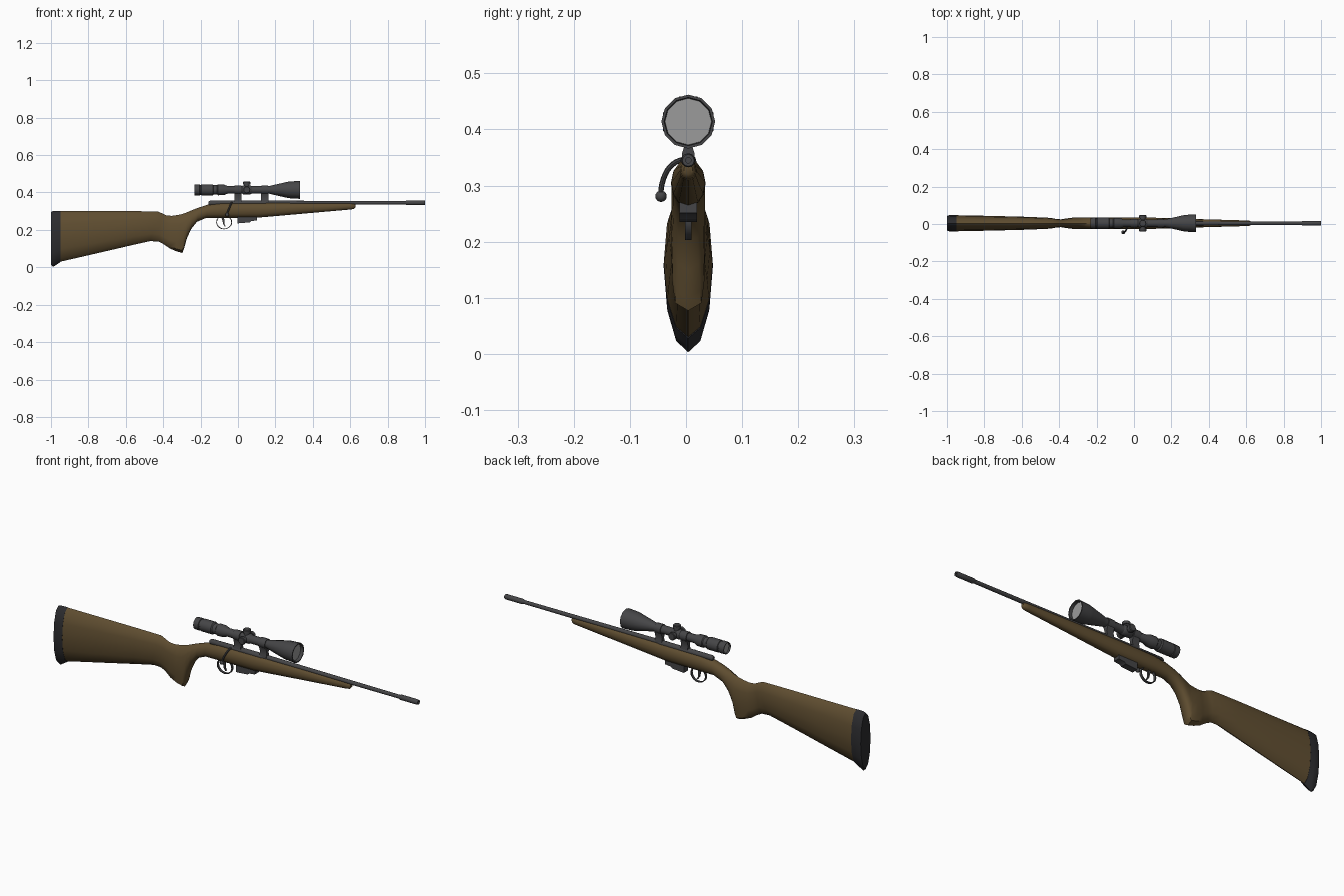
import bpy, bmesh, math
from mathutils import Vector, Matrix

CY = 0.004      # centre plane of the rifle
AXIS = 0.414    # height of the scope axis


def material(name, rgb):
    m = bpy.data.materials.new(name)
    m.diffuse_color = (*rgb, 1)
    return m


wood = material("wood", (0.115, 0.075, 0.03))
rubber = material("rubber", (0.025, 0.025, 0.028))
metal = material("metal", (0.06, 0.06, 0.063))
glass = material("glass", (0.33, 0.33, 0.33))


def finish(name, bm, mat, angle=35):
    bmesh.ops.recalc_face_normals(bm, faces=bm.faces)
    me = bpy.data.meshes.new(name)
    bm.to_mesh(me)
    bm.free()
    me.materials.append(mat)
    me.shade_smooth()
    me.set_sharp_from_angle(angle=math.radians(angle))
    ob = bpy.data.objects.new(name, me)
    bpy.context.collection.objects.link(ob)
    return ob


def skin(name, rings, mat, angle=35, closed=False):
    """Join rings of points into a tube, capped unless closed on itself."""
    bm = bmesh.new()
    vs = [[bm.verts.new(p) for p in r] for r in rings]
    n = len(vs[0])
    pairs = list(zip(vs, vs[1:])) + ([(vs[-1], vs[0])] if closed else [])
    for a, b in pairs:
        for i in range(n):
            j = (i + 1) % n
            bm.faces.new((a[i], a[j], b[j], b[i]))
    if not closed:
        bm.faces.new(vs[0])
        bm.faces.new(vs[-1])
    return finish(name, bm, mat, angle)


def stations(rows, n=12):
    """Rows of (x top, z top, x bottom, z bottom, half width, bottom squareness)."""
    rings = []
    for xt, zt, xb, zb, w, p in rows:
        ring = []
        for k in range(n):
            a = 2 * math.pi * k / n
            s, c = math.sin(a), math.cos(a)
            f = (1 + c) / 2
            e = p if c < 0 else 1
            y = w * math.copysign(abs(s) ** e, s)
            ring.append((xb + (xt - xb) * f, CY + y, zb + (zt - zb) * f))
        rings.append(ring)
    return rings


def lathe(name, profile, z, mat, n=12, origin=None, direction=(1, 0, 0)):
    """Turn (distance, radius) pairs around an axis."""
    q = Vector((1, 0, 0)).rotation_difference(Vector(direction))
    o = Vector(origin or (0, CY, z))
    rings = [[o + q @ Vector((d, r * math.sin(2 * math.pi * k / n), r * math.cos(2 * math.pi * k / n)))
              for k in range(n)] for d, r in profile]
    return skin(name, rings, mat)


def prism(name, outline, half, mat):
    """Side outline (x, z) given thickness in y."""
    return skin(name, [[(x, CY + s * half, z) for x, z in outline] for s in (-1, 1)], mat)


def smooth_path(pts, steps=5):
    pts = [Vector(p) for p in pts]
    out = []
    for i in range(len(pts) - 1):
        p0, p1, p2, p3 = pts[max(i - 1, 0)], pts[i], pts[i + 1], pts[min(i + 2, len(pts) - 1)]
        for k in range(steps):
            t = k / steps
            out.append(0.5 * (2 * p1 + (p2 - p0) * t + (2 * p0 - 5 * p1 + 4 * p2 - p3) * t * t
                              + (3 * p1 - p0 - 3 * p2 + p3) * t ** 3))
    return out + [pts[-1]]


# Wooden stock: butt, wrist, pistol grip and fore-end in one loft
skin("stock", stations([
    (-0.95, 0.300, -0.95, 0.030, 0.043, 1),
    (-0.75, 0.300, -0.75, 0.076, 0.039, 1),
    (-0.56, 0.300, -0.56, 0.120, 0.034, 1),
    (-0.43, 0.299, -0.47, 0.140, 0.029, 1),
    (-0.405, 0.288, -0.425, 0.138, 0.023, 0.8),
    (-0.385, 0.278, -0.395, 0.122, 0.021, 0.6),
    (-0.355, 0.275, -0.365, 0.101, 0.026, 0.4),
    (-0.325, 0.279, -0.33, 0.086, 0.030, 0.35),
    (-0.300, 0.284, -0.298, 0.077, 0.030, 0.35),
    (-0.285, 0.289, -0.288, 0.100, 0.030, 0.5),
    (-0.265, 0.297, -0.275, 0.150, 0.030, 0.7),
    (-0.240, 0.308, -0.252, 0.202, 0.030, 0.8),
    (-0.205, 0.321, -0.220, 0.243, 0.030, 0.8),
    (-0.160, 0.335, -0.170, 0.264, 0.030, 0.8),
    (-0.100, 0.344, -0.100, 0.264, 0.031, 0.8),
    (0.100, 0.347, 0.100, 0.265, 0.030, 0.8),
    (0.350, 0.346, 0.350, 0.287, 0.022, 0.8),
    (0.600, 0.344, 0.600, 0.309, 0.015, 0.8),
    (0.620, 0.342, 0.620, 0.312, 0.013, 0.8),
    (0.627, 0.337, 0.627, 0.320, 0.008, 0.8),
]), wood, 50)

# Rubber butt pad
skin("butt_pad", stations([
    (-0.949, 0.301, -0.949, 0.028, 0.0435, 1),
    (-0.970, 0.301, -0.970, 0.014, 0.0440, 1),
    (-0.990, 0.300, -0.988, 0.003, 0.0430, 1),
    (-1.000, 0.296, -1.000, 0.013, 0.0390, 1),
]), rubber)

# Receiver, barrel and muzzle
lathe("receiver", [(-0.157, 0.008), (-0.15, 0.013), (0.13, 0.0145), (0.15, 0.012)], 0.343, metal)
lathe("barrel", [(0.1, 0.0125), (0.40, 0.0105), (0.92, 0.009)], 0.345, metal)
lathe("muzzle", [(0.893, 0.008), (0.902, 0.0125), (0.992, 0.0125), (1.0, 0.0105),
                 (1.0, 0.005), (0.97, 0.005)], 0.345, metal)

# Scope body with recessed ends
lathe("scope_body", [
    (-0.218, 0.024), (-0.232, 0.026), (-0.232, 0.029), (-0.205, 0.030), (-0.203, 0.027),
    (-0.197, 0.027), (-0.195, 0.030), (-0.135, 0.030), (-0.130, 0.025), (-0.112, 0.025),
    (-0.108, 0.029), (-0.075, 0.028), (-0.055, 0.020), (0.165, 0.020), (0.19, 0.026),
    (0.265, 0.043), (0.280, 0.045), (0.331, 0.048), (0.331, 0.043), (0.308, 0.041)], AXIS, metal)
lathe("front_lens", [(0.308, 0.0415), (0.316, 0.0415)], AXIS, glass)
lathe("rear_lens", [(-0.224, 0.0245), (-0.217, 0.0245)], AXIS, glass)

# Turret block and its adjustment knobs
lathe("turret_block", [(0.022, 0.02), (0.028, 0.024), (0.066, 0.024), (0.072, 0.02)], AXIS, metal)
for name, d in (("top_knob", (0, 0, 1)), ("left_knob", (0, 1, 0)), ("right_knob", (0, -1, 0))):
    lathe(name, [(0.0, 0.015), (0.028, 0.015), (0.029, 0.019), (0.042, 0.019), (0.045, 0.016)],
          0, metal, origin=(0.047, CY, AXIS), direction=d)

# Scope rings and the posts below them
for name, x in (("rear", 0.0), ("front", 0.143)):
    lathe(name + "_scope_ring", [(x - 0.018, 0.0215), (x - 0.018, 0.024), (x + 0.018, 0.024),
                                 (x + 0.018, 0.0215)], AXIS, metal)
    skin(name + "_scope_post", [
        [(x + sx * 0.019, CY + sy * w, z) for sx, sy in ((-1, -1), (1, -1), (1, 1), (-1, 1))]
        for z, w in ((0.345, 0.012), (0.358, 0.011), (0.370, 0.007), (0.398, 0.015))], metal)

# Magazine
prism("magazine", [(-0.002, 0.275), (-0.002, 0.235), (0.062, 0.240), (0.07, 0.247),
                   (0.102, 0.251), (0.102, 0.28)], 0.016, metal)

# Trigger guard hoop and curved trigger
guard = []
for k in range(20):
    a = 2 * math.pi * k / 20
    guard.append([(-0.074 + r * math.cos(a) * 1.12, CY + s * 0.006, 0.241 + r * math.sin(a))
                  for r, s in ((0.038, -1), (0.038, 1), (0.034, 1), (0.034, -1))])
skin("trigger_guard", guard, metal, closed=True)
prism("trigger", [(-0.090, 0.270), (-0.082, 0.245), (-0.080, 0.232), (-0.070, 0.217),
                  (-0.066, 0.219), (-0.073, 0.234), (-0.073, 0.248), (-0.074, 0.270)], 0.004, metal)

# Bolt handle with a round knob
path = smooth_path([(-0.032, 0.0, 0.347), (-0.036, -0.018, 0.342), (-0.043, -0.034, 0.326),
                    (-0.052, -0.043, 0.302), (-0.058, -0.045, 0.283)], 3)
rings = []
for i, p in enumerate(path):
    t = (path[min(i + 1, len(path) - 1)] - path[max(i - 1, 0)]).normalized()
    u = t.cross(Vector((1, 0, 0))).normalized()
    v = t.cross(u)
    rings.append([p + 0.0048 * (u * math.cos(k * math.pi / 4) + v * math.sin(k * math.pi / 4))
                  for k in range(8)])
skin("bolt_handle", rings, metal)
bm = bmesh.new()
bmesh.ops.create_uvsphere(bm, u_segments=12, v_segments=8, radius=0.0102,
                          matrix=Matrix.Translation((-0.058, -0.0445, 0.281)))
finish("bolt_knob", bm, metal)
